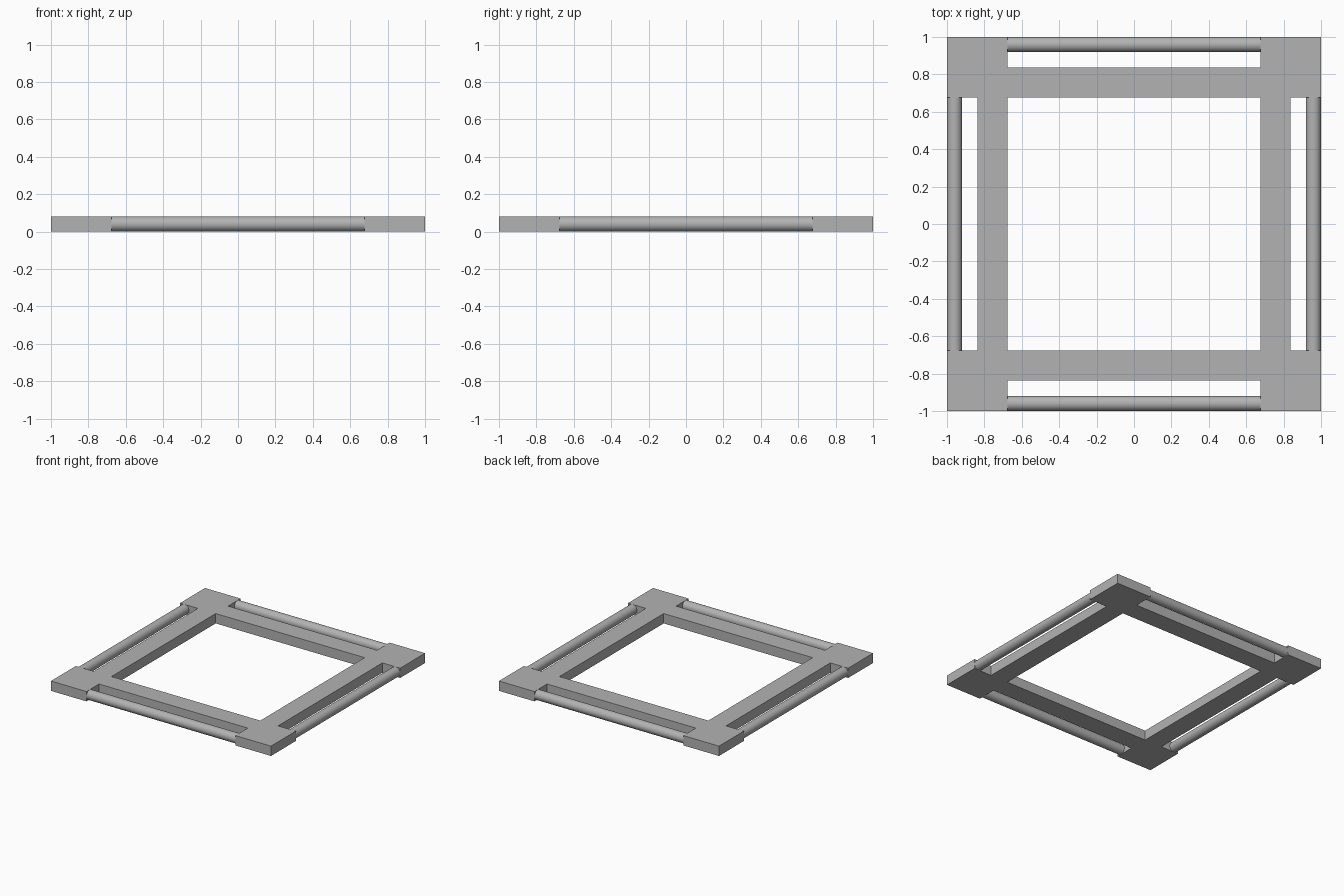
import bpy, bmesh, math

HEIGHT = 0.081
OUTER, MIDDLE, INNER = 1.0, 0.838, 0.677
RADIUS = HEIGHT / 2

if "Cube" in bpy.data.objects:
    bpy.data.objects.remove(bpy.data.objects["Cube"])

grey = bpy.data.materials.new("plain grey")
grey.use_nodes = True
colour = (0.45, 0.45, 0.45, 1)
grey.diffuse_color = colour
grey.node_tree.nodes["Principled BSDF"].inputs["Base Color"].default_value = colour


# Square frame with solid corner blocks, filled cell by cell and extruded
def build_frame():
    lines = [-OUTER, -MIDDLE, -INNER, INNER, MIDDLE, OUTER]
    bm = bmesh.new()
    for i in range(5):
        for j in range(5):
            corner = i != 2 and j != 2
            bar = (i == 2 and j in (1, 3)) or (j == 2 and i in (1, 3))
            if corner or bar:
                x0, x1, y0, y1 = lines[i], lines[i + 1], lines[j], lines[j + 1]
                bm.faces.new([bm.verts.new((x, y, 0)) for x, y in
                              ((x0, y0), (x1, y0), (x1, y1), (x0, y1))])
    bmesh.ops.remove_doubles(bm, verts=bm.verts, dist=0.0001)
    top = bmesh.ops.extrude_face_region(bm, geom=bm.faces[:], use_keep_orig=True)
    moved = [v for v in top["geom"] if isinstance(v, bmesh.types.BMVert)]
    bmesh.ops.translate(bm, verts=moved, vec=(0, 0, HEIGHT))
    bmesh.ops.recalc_face_normals(bm, faces=bm.faces)
    bmesh.ops.dissolve_limit(bm, angle_limit=0.01, verts=bm.verts, edges=bm.edges)
    mesh = bpy.data.meshes.new("frame")
    bm.to_mesh(mesh)
    bm.free()
    mesh.materials.append(grey)
    frame = bpy.data.objects.new("frame", mesh)
    bpy.context.collection.objects.link(frame)


# Round rail spanning two corner blocks along one side
def build_rail(name, x, y):
    turn = 0 if y else math.pi / 2
    bpy.ops.mesh.primitive_cylinder_add(
        vertices=48, radius=RADIUS, depth=2 * INNER + 0.02,
        location=(x, y, RADIUS), rotation=(0, math.pi / 2, turn))
    rail = bpy.context.object
    rail.name = name
    rail.data.materials.append(grey)
    bpy.ops.object.shade_smooth_by_angle()


build_frame()
offset = OUTER - RADIUS
build_rail("front_rail", 0, -offset)
build_rail("back_rail", 0, offset)
build_rail("left_rail", offset, 0)
build_rail("right_rail", -offset, 0)
